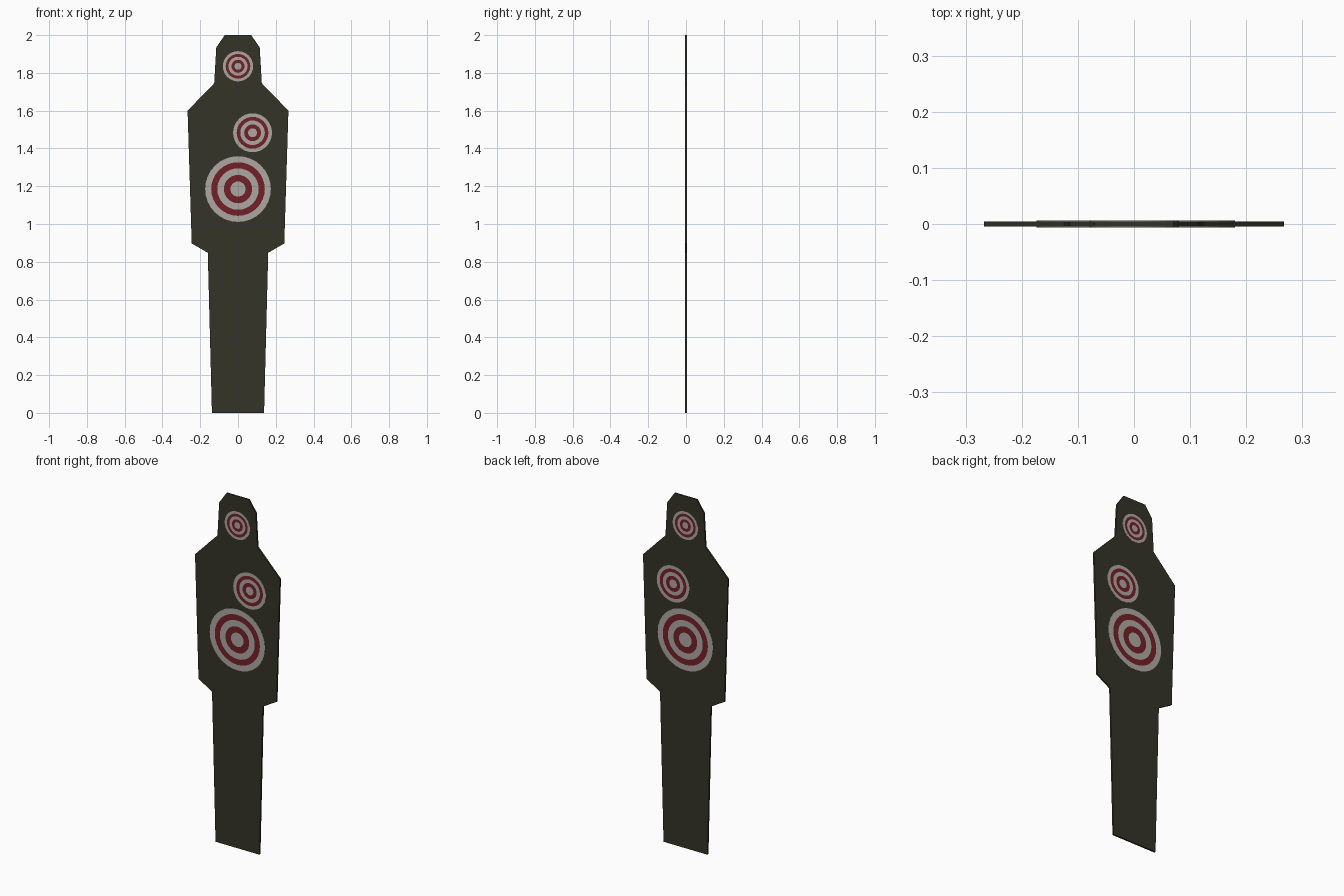
import bpy, bmesh, math

if "Cube" in bpy.data.objects:
    bpy.data.objects.remove(bpy.data.objects["Cube"])

BODY_Y = 0.0048    # half thickness of the board
FACE_Y = 0.006     # half thickness including the target plates


def material(name, rgb):
    m = bpy.data.materials.new(name)
    m.diffuse_color = (*rgb, 1)
    m.use_nodes = True
    m.node_tree.nodes["Principled BSDF"].inputs["Base Color"].default_value = m.diffuse_color
    return m


olive = material("dark_olive", (0.034, 0.033, 0.021))
white = material("target_white", (0.43, 0.39, 0.36))
red = material("target_red", (0.165, 0.015, 0.02))


def finish(bm, name, mats):
    me = bpy.data.meshes.new(name)
    bm.to_mesh(me)
    bm.free()
    for m in mats:
        me.materials.append(m)
    ob = bpy.data.objects.new(name, me)
    bpy.context.collection.objects.link(ob)
    return ob


# Silhouette board: right half outline, mirrored and extruded
half = [(0.138, 0), (0.16, 0.848), (0.245, 0.897), (0.267, 1.60),
        (0.126, 1.745), (0.115, 1.935), (0.07, 2.0)]
outline = half + [(-x, z) for x, z in reversed(half)]
bm = bmesh.new()
front = bm.faces.new([bm.verts.new((x, -BODY_Y, z)) for x, z in outline])
ext = bmesh.ops.extrude_face_region(bm, geom=[front], use_keep_orig=True)
moved = [v for v in ext["geom"] if isinstance(v, bmesh.types.BMVert)]
bmesh.ops.translate(bm, verts=moved, vec=(0, 2 * BODY_Y, 0))
bmesh.ops.recalc_face_normals(bm, faces=bm.faces)
finish(bm, "silhouette_board", [olive])


# Bullseye plate: alternating rings on a thin disc, on one side of the board
def bullseye(name, cx, cz, radius, side, n=32):
    bm = bmesh.new()

    def loop(r, y):
        return [bm.verts.new((cx + r * math.cos(2 * math.pi * i / n), side * y,
                              cz + r * math.sin(2 * math.pi * i / n))) for i in range(n)]

    def band(a, b, mat):
        for i in range(n):
            j = (i + 1) % n
            f = bm.faces.new((a[i], a[j], b[j], b[i]))
            f.material_index = mat

    prev = loop(radius, BODY_Y)
    cur = loop(radius, FACE_Y)
    band(prev, cur, 0)                      # rim
    for k, frac in enumerate((0.815, 0.63, 0.43, 0.23)):
        nxt = loop(radius * frac, FACE_Y)
        band(cur, nxt, k % 2)
        cur = nxt
    bm.faces.new(cur).material_index = 0    # centre spot
    if side > 0:
        bmesh.ops.reverse_faces(bm, faces=bm.faces)
    finish(bm, name, [white, red])


for side, label in ((-1, "front"), (1, "back")):
    bullseye("head_target_" + label, 0, 1.835, 0.08, side)
    bullseye("heart_target_" + label, 0.077, 1.483, 0.103, side)
    bullseye("belly_target_" + label, 0, 1.185, 0.174, side)
